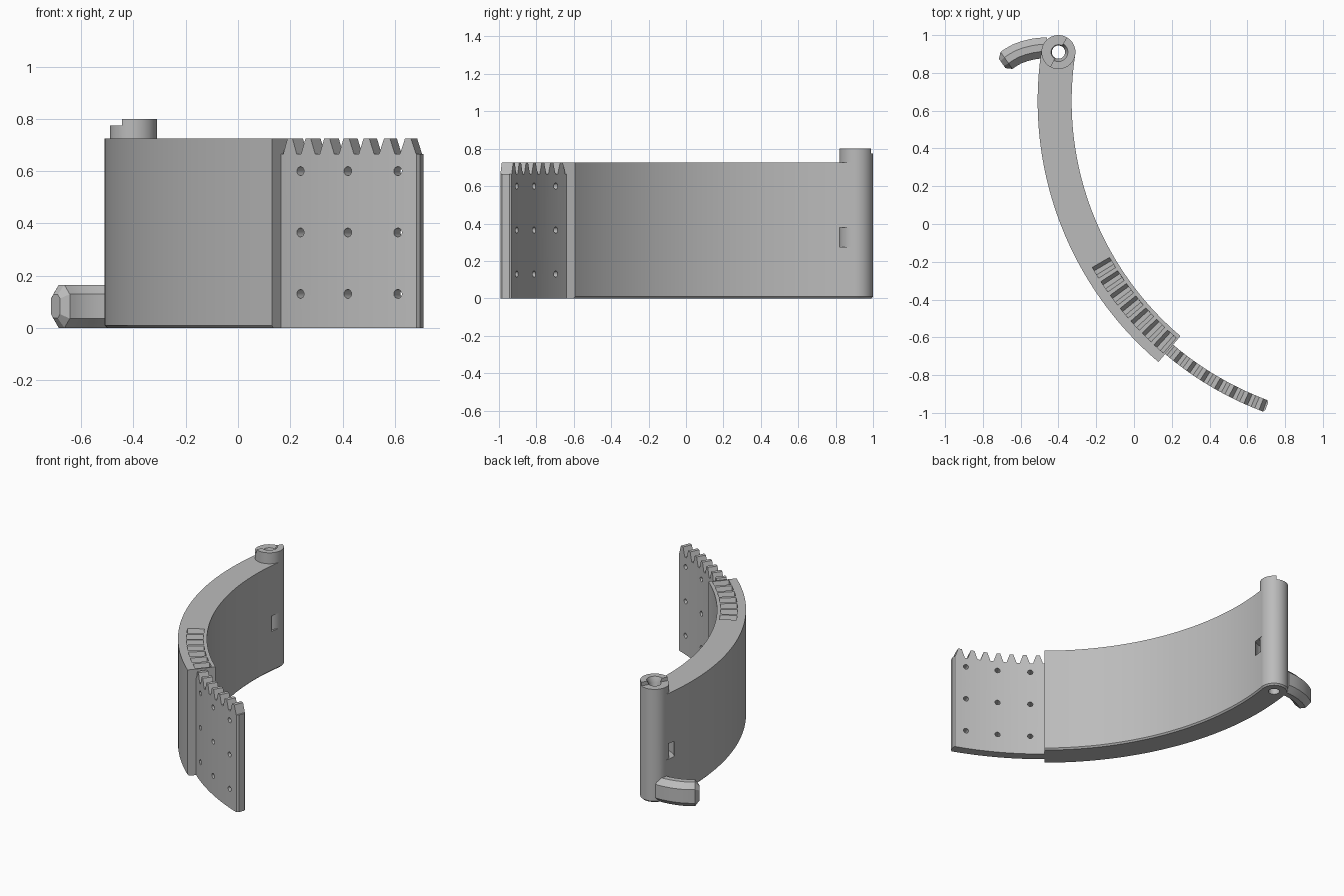
import bpy, bmesh
from math import radians, sin, cos, pi, atan2
from mathutils import Vector

cube = bpy.data.objects.get("Cube")
if cube:
    bpy.data.objects.remove(cube, do_unlink=True)

gray = bpy.data.materials.new("plain_gray")
gray.use_nodes = True
gray.diffuse_color = (0.5, 0.5, 0.5, 1)
gray.node_tree.nodes["Principled BSDF"].inputs["Base Color"].default_value = (0.5, 0.5, 0.5, 1)

CENTRE = Vector((1.30, 0.65, 0))      # centre of the big arc
HINGE = Vector((-0.40, 0.91, 0))
TOP, ROOT = 0.725, 0.665              # tooth tip and tooth root heights
A0, A1, A2, SPAN, TEETH = 171.3, 229.7, 249.7, 20, 7
PITCH = SPAN / TEETH


def polar(r, deg, z, centre=CENTRE):
    a = radians(deg)
    return centre + Vector((r * cos(a), r * sin(a), z))


def loft(name, rings):
    """Skin a list of equal point rings and cap both ends."""
    bm = bmesh.new()
    rows = [[bm.verts.new(p) for p in ring] for ring in rings]
    n = len(rows[0])
    for a, b in zip(rows, rows[1:]):
        for i in range(n):
            j = (i + 1) % n
            bm.faces.new((a[i], a[j], b[j], b[i]))
    bm.faces.new(rows[0])
    bm.faces.new(rows[-1])
    bmesh.ops.recalc_face_normals(bm, faces=bm.faces)
    mesh = bpy.data.meshes.new(name)
    bm.to_mesh(mesh)
    bm.free()
    mesh.materials.append(gray)
    ob = bpy.data.objects.new(name, mesh)
    bpy.context.collection.objects.link(ob)
    return ob


def lathe(name, profile, centre=HINGE, n=48):
    return loft(name, [[polar(r, 360 * i / n, z, centre) for i in range(n)] for r, z in profile])


def combine(target, tool, operation="DIFFERENCE"):
    mod = target.modifiers.new("combine", "BOOLEAN")
    mod.object, mod.operation, mod.solver = tool, operation, "EXACT"
    bpy.ops.object.select_all(action="DESELECT")
    bpy.context.view_layer.objects.active = target
    target.select_set(True)
    bpy.ops.object.modifier_apply(modifier=mod.name)
    bpy.data.objects.remove(tool, do_unlink=True)


def smooth(ob):
    bpy.ops.object.select_all(action="DESELECT")
    bpy.context.view_layer.objects.active = ob
    ob.select_set(True)
    bpy.ops.object.shade_smooth_by_angle(angle=radians(25))


# Curved body with a small chamfer along the bottom
section = [(1.63, 0.01), (1.64, 0), (1.80, 0), (1.81, 0.01), (1.81, TOP), (1.63, TOP)]
steps = 64
body = loft("curved_body", [[polar(r, A0 + (A1 - A0) * i / steps, z) for r, z in section]
                            for i in range(steps + 1)])

# Tapered sockets in the top of the body
for k in range(TEETH):
    start = A1 - SPAN + k * PITCH
    shape = [(0.12, TOP), (0.36, ROOT), (0.64, ROOT), (0.88, TOP), (0.88, TOP + 0.05), (0.12, TOP + 0.05)]
    combine(body, loft("socket_cutter", [[polar(r, start + f * PITCH, z) for f, z in shape]
                                         for r in (1.652, 1.757)]))

# Tie channel around the hinge, then the hinge barrel itself
combine(body, lathe("channel_cutter", [(0.12, 0.275), (0.12, 0.38)]))
barrel = lathe("hinge_barrel", [(0.08, 0), (0.09, 0.01), (0.09, 0.80)])
combine(body, barrel, "UNION")

# Lowered half of the barrel top
normal = Vector((-0.87, 0.49, 0)).normalized()
along = Vector((-normal.y, normal.x, 0))
base = [HINGE + along * s + normal * t for s, t in ((-0.2, 0), (0.2, 0), (0.2, 0.2), (-0.2, 0.2))]
combine(body, loft("step_cutter", [[p + Vector((0, 0, z)) for p in base] for z in (0.775, 0.9)]))

# Hook-shaped handle with an eight-sided section
path = [(-0.46, 0.932), (-0.50, 0.931), (-0.54, 0.925), (-0.58, 0.915),
        (-0.62, 0.900), (-0.655, 0.880), (-0.675, 0.866), (-0.698, 0.850)]
rings = []
for i, (x, y) in enumerate(path):
    a, b = path[max(i - 1, 0)], path[min(i + 1, len(path) - 1)]
    side = Vector((a[1] - b[1], b[0] - a[0], 0)).normalized()
    w, h, c = (0.055, 0.0825, 0.036)
    if i == len(path) - 1:
        w, h, c = 0.03, 0.045, 0.015
    octagon = [(-w, c - h), (c - w, -h), (w - c, -h), (w, c - h),
               (w, h - c), (w - c, h), (c - w, h), (-w, h - c)]
    rings.append([Vector((x, y, 0.0825 + v)) + side * u for u, v in octagon])
combine(body, loft("handle", rings), "UNION")

# Pin hole right through the hinge, flared at the top
combine(body, lathe("pin_cutter", [(0.035, -0.1), (0.035, 0.765), (0.05, 0.80), (0.05, 0.9)]))
smooth(body)

# Thin plate with a toothed top edge
stops = [(A1 - 0.2, ROOT)]
for k in range(TEETH):
    for f, z in ((0.12, ROOT), (0.36, TOP), (0.64, TOP), (0.88, ROOT)):
        stops.append((A1 + (k + f) * PITCH, z))
stops.append((A2 - 0.3, ROOT))
rings = [[polar(r, a, z) for r, z in ((1.69, 0), (1.755, 0), (1.755, t), (1.69, t))] for a, t in stops]
rings.append([polar(r, A2, z) for r, z in ((1.70, 0), (1.742, 0), (1.742, ROOT), (1.70, ROOT))])
plate = loft("toothed_plate", rings)

# Grid of small radial holes
for deg in (232.8, 239.9, 246.9):
    a = radians(deg)
    tangent = Vector((-sin(a), cos(a), 0))
    for z in (0.13, 0.365, 0.60):
        combine(plate, loft("hole_cutter", [
            [polar(r, deg, z) + tangent * 0.017 * cos(t * pi / 8) + Vector((0, 0, 0.017 * sin(t * pi / 8)))
             for t in range(16)] for r in (1.6, 1.85)]))
smooth(plate)
